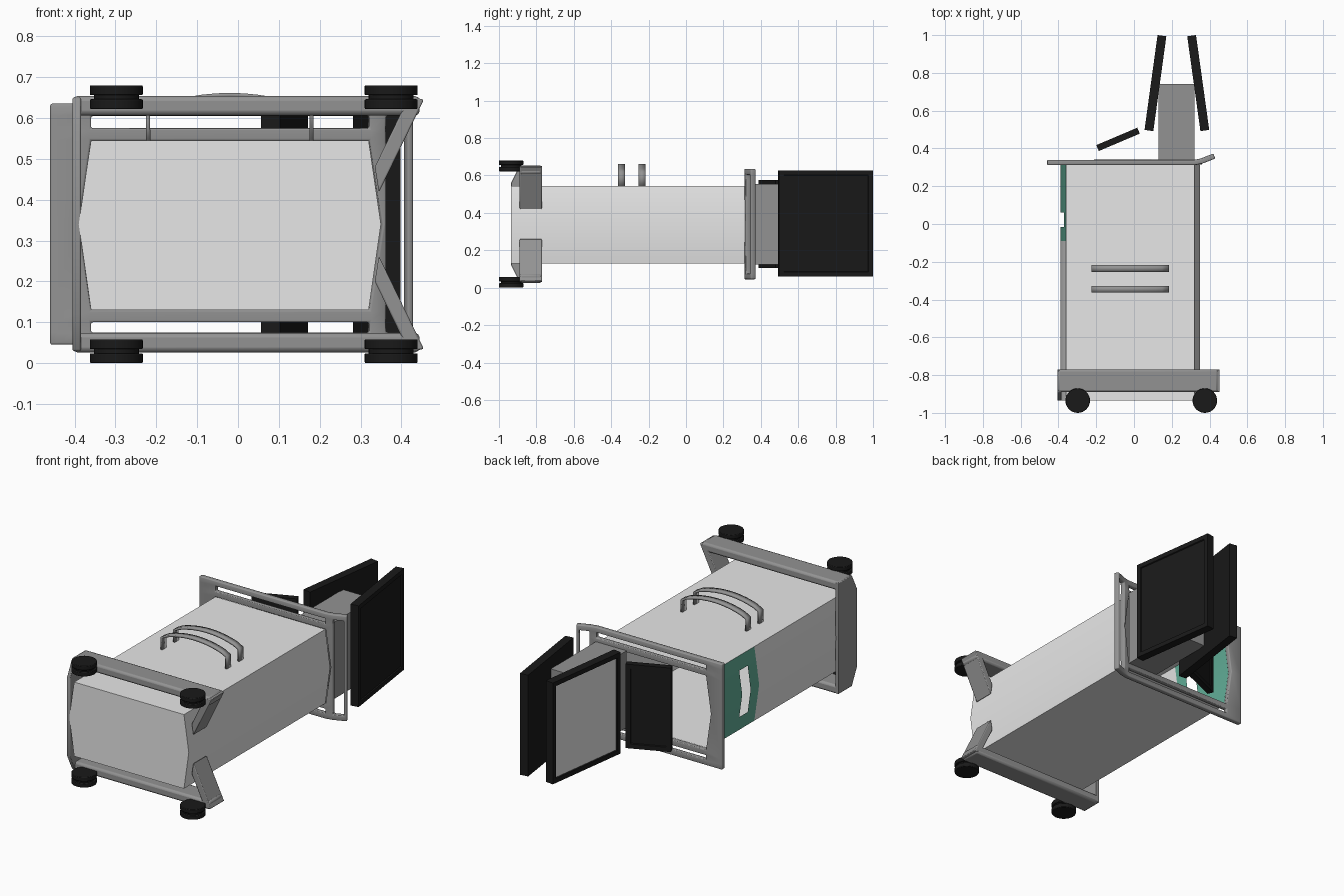
import bpy, bmesh, math
from mathutils import Vector, Matrix

cube = bpy.data.objects.get("Cube")
if cube:
    bpy.data.objects.remove(cube, do_unlink=True)


def material(name, r, g, b):
    m = bpy.data.materials.new(name)
    m.use_nodes = True
    m.diffuse_color = (r, g, b, 1)
    m.node_tree.nodes["Principled BSDF"].inputs["Base Color"].default_value = (r, g, b, 1)
    return m


LIGHT = material("light_grey", 0.8, 0.8, 0.8)
GREY = material("mid_grey", 0.29, 0.29, 0.29)
BLACK = material("black", 0.01, 0.01, 0.01)
GREEN = material("green", 0.12, 0.42, 0.31)


def finish(name, bm, mats, bevel=0, solid=0):
    bmesh.ops.recalc_face_normals(bm, faces=bm.faces[:])
    me = bpy.data.meshes.new(name)
    bm.to_mesh(me)
    bm.free()
    for m in mats:
        me.materials.append(m)
    ob = bpy.data.objects.new(name, me)
    bpy.context.collection.objects.link(ob)
    if solid:
        mod = ob.modifiers.new("thickness", 'SOLIDIFY')
        mod.thickness, mod.offset = solid, 0
    if bevel:
        mod = ob.modifiers.new("soft_edges", 'BEVEL')
        mod.width, mod.segments = bevel, 2
    bpy.ops.object.select_all(action='DESELECT')
    ob.select_set(True)
    bpy.context.view_layer.objects.active = ob
    bpy.ops.object.shade_smooth_by_angle(angle=math.radians(30))
    return ob


def bar_mesh(a, b, thick, z0, z1):
    """Box standing on the xy segment a-b, between two heights."""
    a, b = Vector((*a, 0)), Vector((*b, 0))
    d = b - a
    bm = bmesh.new()
    mat = (Matrix.Translation((a + b) / 2 + Vector((0, 0, (z0 + z1) / 2)))
           @ Matrix.Rotation(math.atan2(d.y, d.x), 4, 'Z')
           @ Matrix.Diagonal((d.length, thick, z1 - z0, 1)))
    bmesh.ops.create_cube(bm, size=1, matrix=mat)
    return bm


def prism(name, pts, vec, mats, bevel=0):
    bm = bmesh.new()
    f = bm.faces.new([bm.verts.new(p) for p in pts])
    ext = bmesh.ops.extrude_face_region(bm, geom=[f])
    bmesh.ops.translate(bm, vec=vec, verts=[v for v in ext["geom"] if isinstance(v, bmesh.types.BMVert)])
    bm.faces.ensure_lookup_table()
    if not any(len(g.verts) == len(pts) and g.is_valid and
               all(abs((v.co - Vector(p)).length) < 1e-6 for v, p in zip(g.verts, pts)) for g in bm.faces):
        base = [min(bm.verts, key=lambda v: (v.co - Vector(p)).length) for p in pts]
        if not bm.faces.get(base):
            bm.faces.new(base)
    return finish(name, bm, mats, bevel)


# Hollow body: bulged outline swept along y, open at +y, with green band and slot
ZB, ZM, ZT = 0.13, 0.34, 0.545
SLOT = (0.21, 0.47)


def bulge(z):
    return -0.36 - 0.03 * (1 - abs(z - ZM) / 0.21)


outline = [(0.32, ZB), (0.35, ZM), (0.32, ZT), (-0.36, ZT), (bulge(SLOT[1]), SLOT[1]),
           (-0.39, ZM), (bulge(SLOT[0]), SLOT[0]), (-0.36, ZB)]
rows = [-0.935, -0.09, -0.015, 0.06, 0.315]
bm = bmesh.new()
rings = [[bm.verts.new((x, y, z)) for x, z in outline] for y in rows]
for j in range(len(rows) - 1):
    for i in range(len(outline)):
        k = (i + 1) % len(outline)
        if j == 2 and i in (4, 5):
            continue
        f = bm.faces.new((rings[j][i], rings[j][k], rings[j + 1][k], rings[j + 1][i]))
        f.material_index = 1 if j > 0 and 3 <= i <= 6 else 0
bm.faces.new(rings[0])
finish("cabinet_body", bm, [LIGHT, GREEN])

# Top frame with hex opening, two long slots and a raised push handle
xs = [-0.46, -0.36, 0.32, 0.36, 0.41, 0.425]
zs = [0.045, 0.075, 0.10, ZB, ZM, ZT, 0.575, 0.605, 0.635]
bm = bmesh.new()


def frame_vert(x, z):
    y = 0.326 + max(0, x - 0.34) * 0.4
    if z == ZM:
        x = {-0.36: -0.39, 0.32: 0.35}.get(x, x)
    return bm.verts.new((x, y, z))


grid = [[frame_vert(x, z) for z in zs] for x in xs]
for i in range(len(xs) - 1):
    for j in range(len(zs) - 1):
        if (i == 1 and j in (1, 3, 4, 6)) or (i == 3 and 1 <= j <= 6):
            continue
        bm.faces.new((grid[i][j], grid[i + 1][j], grid[i + 1][j + 1], grid[i][j + 1]))
finish("top_frame", bm, [GREY], bevel=0.005, solid=0.028)

# Base: rear plate, side rails, angled legs and casters, mirrored about mid height
Y0, Y1 = -0.89, -0.77
prism("base_plate", [(-0.405, Y1, 0.03), (-0.405, Y1, 0.65), (-0.405, Y0, 0.65), (-0.405, -0.935, 0.56),
                     (-0.405, -0.935, 0.12), (-0.405, Y0, 0.03)], (0.02, 0, 0), [GREY], 0.003)


def caster(name, x, flip):
    bm = bmesh.new()
    for z, r, h in ((0.012, 0.065, 0.024), (0.029, 0.055, 0.03), (0.046, 0.065, 0.024)):
        z = flip(z)
        bmesh.ops.create_cone(bm, cap_ends=True, segments=32, radius1=r, radius2=r, depth=h,
                              matrix=Matrix.Translation((x, -0.935, z)))
    finish(name, bm, [BLACK], bevel=0.003)


for side, flip in (("lower", lambda z: z), ("upper", lambda z: 0.68 - z)):
    z0, z1 = sorted((flip(0.026), flip(0.074)))
    bm = bar_mesh((-0.405, (Y0 + Y1) / 2), (0.445, (Y0 + Y1) / 2), Y1 - Y0, z0, z1)
    finish(side + "_base_rail", bm, [GREY], bevel=0.012)
    leg = [(0.455, 0.035), (0.345, 0.262), (0.335, 0.20), (0.41, 0.045), (0.435, 0.03)]
    prism(side + "_angled_leg", [(x, Y0, flip(z)) for x, z in leg], (0, Y1 - Y0, 0), [GREY], 0.004)
    caster(side + "_rear_caster", -0.298, flip)
    caster(side + "_front_caster", 0.375, flip)

# Two arched grab handles
arch = [(-0.22 + 0.4 * t / 12, 0.612 + 0.044 * math.sin(math.pi * t / 12) ** 0.7) for t in range(13)]
path = [(-0.22, 0.54)] + arch + [(0.18, 0.54)]
for n, y in (("first", -0.345), ("second", -0.235)):
    bm = bmesh.new()
    strip = [[bm.verts.new((x, y + s, z)) for s in (-0.018, 0.018)] for x, z in path]
    for a, b in zip(strip, strip[1:]):
        bm.faces.new((a[0], a[1], b[1], b[0]))
    finish(n + "_grab_handle", bm, [GREY], solid=0.011)

# Display support block
finish("display_support", bar_mesh((0.13, 0.54), (0.32, 0.54), 0.40, 0.125, 0.555), [GREY])


# Flat panels with a recessed face on the viewing side
def panel(name, a, b, thick, z0, z1, facing, screen):
    bm = bar_mesh(a, b, thick, z0, z1)
    bm.normal_update()
    face = max(bm.faces, key=lambda f: f.normal.dot(Vector(facing)))
    bmesh.ops.inset_individual(bm, faces=[face], thickness=0.035, depth=0)
    bmesh.ops.inset_individual(bm, faces=[face], thickness=0.004, depth=-0.006)
    face.material_index = 1
    finish(name, bm, [BLACK, screen])


panel("first_display", (0.079, 0.495), (0.148, 0.997), 0.047, 0.06, 0.627, (-1, 0, 0), LIGHT)
panel("second_display", (0.375, 0.495), (0.305, 0.997), 0.047, 0.06, 0.627, (1, 0, 0), BLACK)
panel("keyboard_panel", (-0.193, 0.402), (0.024, 0.494), 0.034, 0.105, 0.575, (-0.4, 1, 0), BLACK)
